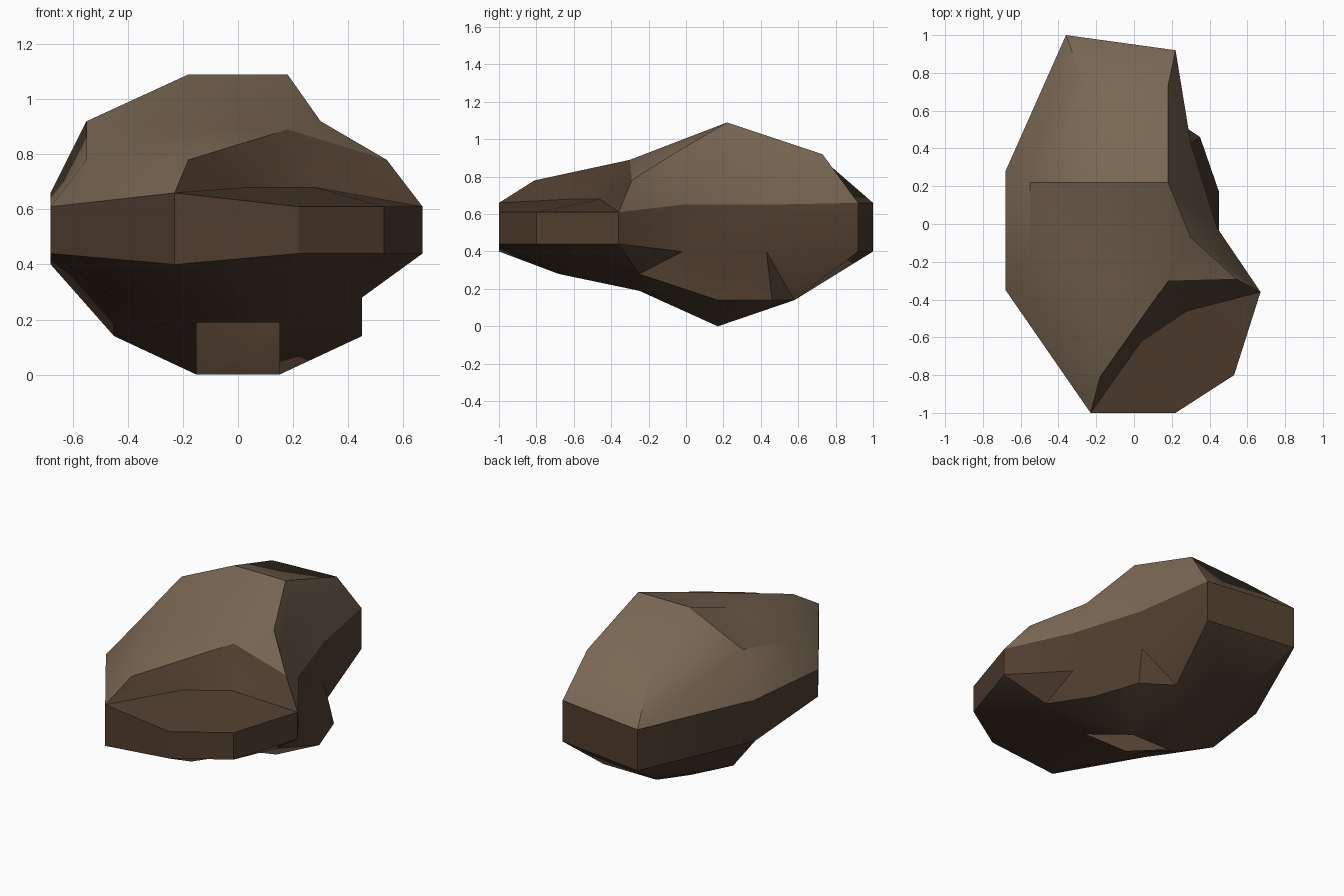
import bpy
import bmesh
from math import radians

cube = bpy.data.objects.get("Cube")
if cube:
    bpy.data.objects.remove(cube, do_unlink=True)


def make_material(name, rgb):
    mat = bpy.data.materials.new(name)
    mat.use_nodes = True
    mat.diffuse_color = (*rgb, 1)
    mat.node_tree.nodes["Principled BSDF"].inputs["Base Color"].default_value = (*rgb, 1)
    return mat


materials = [make_material("weathered_tan", (.19, .135, .087)),
             make_material("fresh_brown", (.08, .048, .029))]
TAN, BROWN = range(len(materials))
bm = bmesh.new()


def ring(plan, heights):
    return [bm.verts.new((x, y, z)) for (x, y), z in zip(plan, heights)]


def patch(colour, *corners):
    unique = list(dict.fromkeys(corners))
    if len(unique) > 2:
        bm.faces.new(unique).material_index = colour


# Belt: an irregular outline, waisted on one side, swept between two heights
outline = [(-.23, -1), (.22, -1), (.53, -.8), (.67, -.36), (.44, -.02),
           (.30, .43), (.22, .92), (-.36, 1), (-.68, .28), (-.68, -.35)]
count = len(outline)
rim = ring(outline, [.66] + [.61] * 3 + [.65] * 2 + [.66] * 3 + [.61])
base = ring(outline, [.40] + [.44] * 3 + [.40] * 5 + [.44])

# Shoulder ring, dropping to a ledge at the broken front corner
shoulder = ring([(-.18, -.81), (.04, -.62), (.28, -.46), (.54, -.29), (.30, -.07),
                 (.18, .22), (.18, .73), (-.25, .70), (-.55, .22), (-.55, -.29)],
                [.78, .68, .68, .78, .92, 1.09, .92, .92, .92, .78])
crown_front, crown_mid, crown_back = ring([(.18, -.3), (-.18, -.3), (-.18, .22)],
                                          [.89, .89, 1.09])

# Foot ring and keel
foot = ring([(-.15, -.68), (.15, -.68), (.45, -.25), (.45, .17),
             (.35, .46), (.17, .58), (-.2, .58), (-.45, .17), (-.45, -.25)],
            [.28] * 3 + [.14] * 5 + [.28])
foot.insert(2, foot[2])
keel = ring([(-.15, -.25), (.15, -.25), (.15, .17), (-.15, .17)], [.19, .19, 0, 0])

# Bridge the rings
for i in range(count):
    j = (i + 1) % count
    patch(BROWN, base[i], base[j], rim[j], rim[i])
    if i == 0:
        patch(BROWN, rim[i], rim[j], shoulder[j])
        patch(BROWN, rim[i], shoulder[j], shoulder[i])
    elif i == 2:
        patch(BROWN, rim[i], rim[j], shoulder[i])
        patch(BROWN, rim[j], shoulder[j], shoulder[i])
    else:
        patch(BROWN if i == 1 else TAN, rim[i], rim[j], shoulder[j], shoulder[i])
    if i in (3, 4):
        patch(BROWN, foot[i], foot[j], base[j])
        patch(BROWN, foot[i], base[j], base[i])
    else:
        patch(BROWN, foot[i], foot[j], base[i])
        patch(BROWN, foot[j], base[j], base[i])

# Broken front slope
s = shoulder
patch(BROWN, s[0], s[1], crown_front)
patch(BROWN, s[1], s[2], crown_front)
patch(BROWN, s[2], s[3], crown_front)

# Crown
patch(TAN, s[0], crown_front, crown_mid)
patch(TAN, s[0], crown_mid, s[9])
patch(TAN, crown_mid, crown_back, s[8], s[9])
patch(TAN, crown_front, s[5], crown_back, crown_mid)
patch(TAN, crown_front, s[3], s[4])
patch(TAN, crown_front, s[4], s[5])
patch(TAN, s[5], s[6], s[7], crown_back)
patch(TAN, crown_back, s[7], s[8])

# Underside
f, k = foot, keel
patch(BROWN, f[0], k[0], k[1], f[1])
patch(BROWN, f[1], k[1], f[2])
patch(BROWN, f[2], k[1], k[2], f[4])
patch(BROWN, f[4], k[2], f[5])
patch(BROWN, f[5], k[2], f[6])
patch(BROWN, f[6], k[2], k[3], f[7])
patch(BROWN, f[7], k[3], f[8])
patch(BROWN, f[8], k[3], k[0], f[9])
patch(BROWN, f[9], k[0], f[0])

bmesh.ops.recalc_face_normals(bm, faces=bm.faces[:])
mesh = bpy.data.meshes.new("boulder")
bm.to_mesh(mesh)
bm.free()
boulder = bpy.data.objects.new("boulder", mesh)
bpy.context.collection.objects.link(boulder)
for mat in materials:
    mesh.materials.append(mat)

bpy.ops.object.select_all(action='DESELECT')
boulder.select_set(True)
bpy.context.view_layer.objects.active = boulder
bpy.ops.object.shade_smooth_by_angle(angle=radians(30))
